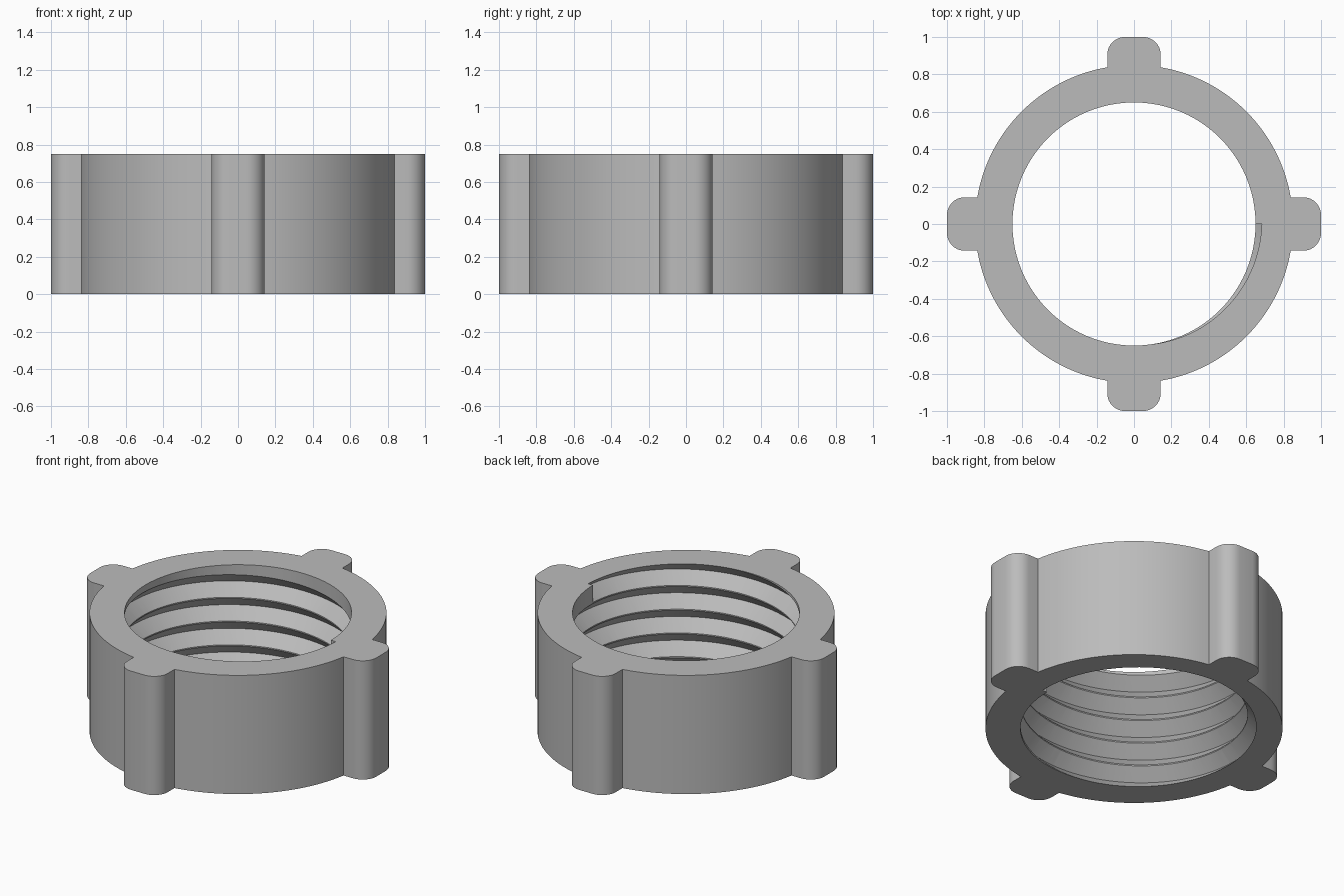
import bpy, bmesh, math

if "Cube" in bpy.data.objects:
    bpy.data.objects.remove(bpy.data.objects["Cube"])

HEIGHT = 0.75
OUTER_R, BORE_R, ROOT_R = 0.85, 0.65, 0.72
LUG_HALF, LUG_ROUND = 0.143, 0.095
PITCH, TURNS, SEGS = 0.15, 5, 96


def make_object(name, bm):
    bmesh.ops.recalc_face_normals(bm, faces=bm.faces)
    mesh = bpy.data.meshes.new(name)
    bm.to_mesh(mesh)
    bm.free()
    obj = bpy.data.objects.new(name, mesh)
    bpy.context.collection.objects.link(obj)
    return obj


def prism(name, outline, z0, z1):
    bm = bmesh.new()
    face = bm.faces.new([bm.verts.new((x, y, z0)) for x, y in outline])
    grown = bmesh.ops.extrude_face_region(bm, geom=[face])["geom"]
    verts = [v for v in grown if isinstance(v, bmesh.types.BMVert)]
    bmesh.ops.translate(bm, verts=verts, vec=(0, 0, z1 - z0))
    return make_object(name, bm)


# Ring outline: a rounded lug followed by an arc, repeated every quarter turn
half_angle = math.asin(LUG_HALF / OUTER_R)
foot = OUTER_R * math.cos(half_angle)
quarter = [(foot, -LUG_HALF)]
for sign in (-1, 1):
    steps = range(9) if sign > 0 else range(8, -1, -1)
    for i in steps:
        a = math.radians(90 * i / 8)
        quarter.append((1 - LUG_ROUND + LUG_ROUND * math.cos(a),
                        sign * (LUG_HALF - LUG_ROUND + LUG_ROUND * math.sin(a))))
arc_steps = 28
for i in range(arc_steps):
    a = half_angle + (math.pi / 2 - 2 * half_angle) * i / arc_steps
    quarter.append((OUTER_R * math.cos(a), OUTER_R * math.sin(a)))
outline = []
for k in range(4):
    c, s = ((1, 0), (0, 1), (-1, 0), (0, -1))[k]
    outline += [(c * x - s * y, s * x + c * y) for x, y in quarter]
nut = prism("threaded_ring_nut", outline, 0, HEIGHT)

# Plain bore cutter
circle = [(BORE_R * math.cos(2 * math.pi * i / SEGS),
           BORE_R * math.sin(2 * math.pi * i / SEGS)) for i in range(SEGS)]
bore = prism("bore_cutter", circle, -0.2, HEIGHT + 0.2)

# Helical V groove cutter, rising counter-clockwise with flat end caps
section = [(0.60, -0.0735), (0.648, -0.0735), (ROOT_R, 0), (0.648, 0.0735), (0.60, 0.0735)]
bm = bmesh.new()
rings = []
for i in range(TURNS * SEGS + 1):
    a = 2 * math.pi * i / SEGS
    lift = -PITCH / 4 + PITCH * i / SEGS
    rings.append([bm.verts.new((r * math.cos(a), r * math.sin(a), z + lift))
                  for r, z in section])
n = len(section)
for a, b in zip(rings, rings[1:]):
    for j in range(n):
        k = (j + 1) % n
        bm.faces.new((a[j], a[k], b[k], b[j]))
bm.faces.new(rings[0])
bm.faces.new(rings[-1])
groove = make_object("thread_groove_cutter", bm)

# Cut the bore, then the thread
bpy.context.view_layer.objects.active = nut
nut.select_set(True)
for cutter in (bore, groove):
    mod = nut.modifiers.new(cutter.name, "BOOLEAN")
    mod.operation = "DIFFERENCE"
    mod.solver = "EXACT"
    mod.object = cutter
    cutter.hide_render = True
    bpy.ops.object.modifier_apply(modifier=mod.name)
for cutter in (bore, groove):
    bpy.data.objects.remove(cutter)

# Material and shading
grey = bpy.data.materials.new("light_grey")
grey.diffuse_color = (0.5, 0.5, 0.5, 1)
grey.use_nodes = True
grey.node_tree.nodes["Principled BSDF"].inputs["Base Color"].default_value = grey.diffuse_color
nut.data.materials.clear()
nut.data.materials.append(grey)
bpy.ops.object.shade_smooth_by_angle(angle=math.radians(30))
